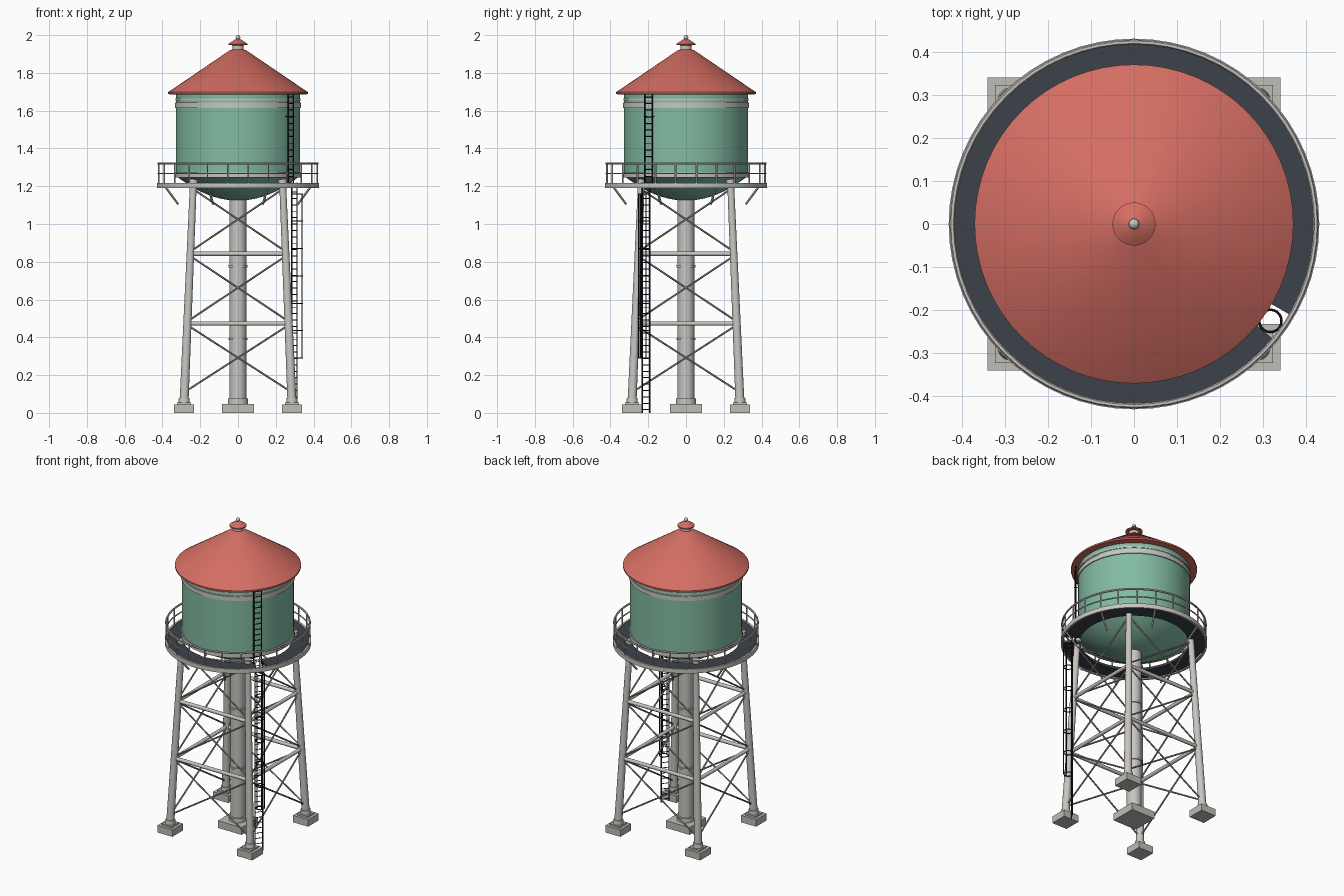
import bpy, bmesh
from math import sin, cos, pi, radians, tau
from mathutils import Vector, Matrix

cube = bpy.data.objects.get("Cube")
if cube:
    bpy.data.objects.remove(cube, do_unlink=True)


def material(name, r, g, b):
    m = bpy.data.materials.new(name)
    m.use_nodes = True
    m.diffuse_color = (r, g, b, 1)
    m.node_tree.nodes["Principled BSDF"].inputs["Base Color"].default_value = (r, g, b, 1)
    return m


RED = material("roof red", .66, .155, .125)
GREEN = material("tank green", .225, .50, .365)
GREY = material("light grey steel", .58, .56, .53)
ROD = material("mid grey steel", .36, .35, .34)
DARK = material("dark deck", .045, .055, .068)
BLACK = material("black ladder", .012, .013, .015)
STONE = material("footing concrete", .52, .51, .48)


def finish(name, bm, mat):
    bmesh.ops.recalc_face_normals(bm, faces=bm.faces)
    mesh = bpy.data.meshes.new(name)
    bm.to_mesh(mesh)
    bm.free()
    mesh.materials.append(mat)
    ob = bpy.data.objects.new(name, mesh)
    bpy.context.collection.objects.link(ob)
    bpy.ops.object.select_all(action='DESELECT')
    ob.select_set(True)
    bpy.context.view_layer.objects.active = ob
    bpy.ops.object.shade_smooth_by_angle(angle=radians(35))
    return ob


def add_rod(bm, a, b, r1, r2=None, segs=8):
    a, b = Vector(a), Vector(b)
    d = b - a
    mat = Matrix.Translation((a + b) / 2) @ d.to_track_quat('Z', 'Y').to_matrix().to_4x4()
    bmesh.ops.create_cone(bm, cap_ends=True, segments=segs, radius1=r1,
                          radius2=r2 or r1, depth=d.length, matrix=mat)


def add_box(bm, x, y, z0, z1, half):
    mat = Matrix.Translation((x, y, (z0 + z1) / 2)) @ Matrix.Diagonal((2 * half, 2 * half, z1 - z0, 1))
    bmesh.ops.create_cube(bm, size=1, matrix=mat)


def add_lathe(bm, profile, segs=64, closed=False, start=0, sweep=tau, centre=(0, 0)):
    full = sweep >= tau
    rows = []
    for i in range(segs if full else segs + 1):
        a = start + sweep * i / segs
        rows.append([bm.verts.new((centre[0] + r * cos(a), centre[1] + r * sin(a), z))
                     for r, z in profile])
    n = len(profile)
    for i in range(segs):
        p, q = rows[i], rows[(i + 1) % len(rows)]
        for j in range(n if closed else n - 1):
            k = (j + 1) % n
            bm.faces.new((p[j], q[j], q[k], p[k]))
    if not full and closed:
        bm.faces.new(rows[0])
        bm.faces.new(rows[-1])
    bmesh.ops.remove_doubles(bm, verts=bm.verts, dist=1e-5)


def lathe(name, profile, mat, **kw):
    bm = bmesh.new()
    add_lathe(bm, profile, **kw)
    return finish(name, bm, mat)


def band(r0, r1, z0, z1):
    return [(r0, z0), (r1, z0), (r1, z1), (r0, z1)]


def add_hoop(bm, r, z, t, segs=64, centre=(0, 0)):
    ring = [(r + t * cos(i * tau / 6), z + t * sin(i * tau / 6)) for i in range(6)]
    add_lathe(bm, ring, segs=segs, closed=True, centre=centre)


def polar(r, a, z):
    return Vector((r * cos(a), r * sin(a), z))


# Tank with a shallow bowl underneath
R, SEAM, LOW = .328, 1.255, 1.124
bowl = [(R * i / 10, LOW + (SEAM - LOW) * (i / 10) ** 2) for i in range(11)]
lathe("tank", bowl + [(R, 1.69), (0, 1.69)], GREEN)
for name, z0, z1, out in (("lower_band", 1.245, 1.272, .006), ("upper_band", 1.615, 1.643, .006),
                          ("top_band", 1.655, 1.665, .003)):
    lathe(name, band(R - .01, R + out, z0, z1), GREY, closed=True)

# Roof, vent and finial
lathe("roof", [(0, 1.69), (.355, 1.686), (.37, 1.688), (.37, 1.698), (.04, 1.922), (0, 1.926)], RED)
lathe("vent_neck", [(0, 1.91), (.03, 1.91), (.03, 1.95), (0, 1.95)], GREY, segs=32)
lathe("vent_cap", [(0, 1.945), (.05, 1.947), (.05, 1.954), (.014, 1.978), (0, 1.98)], RED, segs=32)
bm = bmesh.new()
bmesh.ops.create_uvsphere(bm, u_segments=16, v_segments=10, radius=.0125,
                          matrix=Matrix.Translation((0, 0, 1.9875)))
finish("finial_ball", bm, GREY)

# Walkway deck with a ladder hatch, and its rim
lathe("deck", band(.32, .42, 1.197, 1.212), DARK, closed=True, start=radians(-30.2),
      sweep=radians(350.6))
lathe("deck_rim", band(.418, .43, 1.19, 1.218), GREY, closed=True)

# Railing
bm = bmesh.new()
add_hoop(bm, .422, 1.32, .006)
add_hoop(bm, .422, 1.267, .004)
for i in range(24):
    a = (i + .5) * tau / 24
    add_rod(bm, polar(.422, a, 1.2), polar(.422, a, 1.32), .0045, segs=6)
finish("railing", bm, GREY)

# Slanted brackets under the deck
bm = bmesh.new()
for i in range(8):
    a = (i + .5) * tau / 8
    add_rod(bm, polar(.415, a, 1.195), polar(.343, a, 1.105), .006, segs=6)
finish("deck_brackets", bm, GREY)

# Legs, collars and footings
CORNERS = [(1, 1), (-1, 1), (-1, -1), (1, -1)]


def on_leg(c, z):
    d = .288 - .0425 * z
    return Vector((c[0] * d, c[1] * d, z))


legs, feet = bmesh.new(), bmesh.new()
for c in CORNERS:
    add_rod(legs, on_leg(c, .05), on_leg(c, 1.23), .024, .018, 20)
    add_rod(legs, on_leg(c, .05), on_leg(c, .08), .031, .029, 20)
    add_rod(legs, on_leg(c, 1.216), on_leg(c, 1.236), .023, segs=20)
    add_box(feet, c[0] * .286, c[1] * .286, 0, .045, .054)
    add_box(feet, c[0] * .286, c[1] * .286, .045, .055, .037)
finish("legs", legs, GREY)
add_box(feet, 0, 0, 0, .047, .085)
finish("footings", feet, STONE)

# Horizontal struts and crossed tie rods on the four sides
struts, ties = bmesh.new(), bmesh.new()
for i, c in enumerate(CORNERS):
    d = CORNERS[(i + 1) % 4]
    for z in (.473, .842):
        add_rod(struts, on_leg(c, z), on_leg(d, z), .0115, segs=12)
    for z0, z1 in ((.11, .465), (.485, .83), (.855, 1.185)):
        add_rod(ties, on_leg(c, z0), on_leg(d, z1), .005, segs=6)
        add_rod(ties, on_leg(d, z0), on_leg(c, z1), .005, segs=6)
finish("struts", struts, GREY)
finish("tie_rods", ties, ROD)

# Central riser pipe with flanges
bm = bmesh.new()
add_rod(bm, (0, 0, .04), (0, 0, 1.15), .044, segs=32)
for z, h, r in ((.047, .028, .054), (.385, .012, .051), (.77, .012, .051)):
    add_rod(bm, (0, 0, z), (0, 0, z + h), r, segs=32)
finish("riser_pipe", bm, GREY)

# Ladders
A = radians(-35.4)
SIDE = Vector((-sin(A), cos(A), 0))


def ladder(name, r, z0, z1):
    bm = bmesh.new()
    for s in (-.024, .024):
        add_rod(bm, polar(r, A, z0) + SIDE * s, polar(r, A, z1) + SIDE * s, .004, segs=6)
    n = int((z1 - z0) / .033)
    for i in range(n):
        p = polar(r, A, z0 + (i + .5) * (z1 - z0) / n)
        add_rod(bm, p - SIDE * .024, p + SIDE * .024, .0025, segs=6)
    return bm


bm = ladder("upper_ladder", .344, 1.2, 1.69)
for z in (1.32, 1.57):
    for s in (-.024, .024):
        add_rod(bm, polar(.32, A, z) + SIDE * s, polar(.35, A, z) + SIDE * s, .003, segs=6)
finish("upper_ladder", bm, BLACK)
finish("lower_ladder", ladder("lower_ladder", .366, 0, 1.22), BLACK)

# Safety cage around the lower ladder
bm = bmesh.new()
mid = polar(.388, A, 0)
for i in range(7):
    add_hoop(bm, .026, .29 + i * .145, .003, segs=20, centre=(mid.x, mid.y))
for a in (-1.1, 0, 1.1):
    p = mid + polar(.026, A + a, 0)
    add_rod(bm, p + Vector((0, 0, .288)), p + Vector((0, 0, 1.162)), .003, segs=6)
finish("ladder_cage", bm, BLACK)
